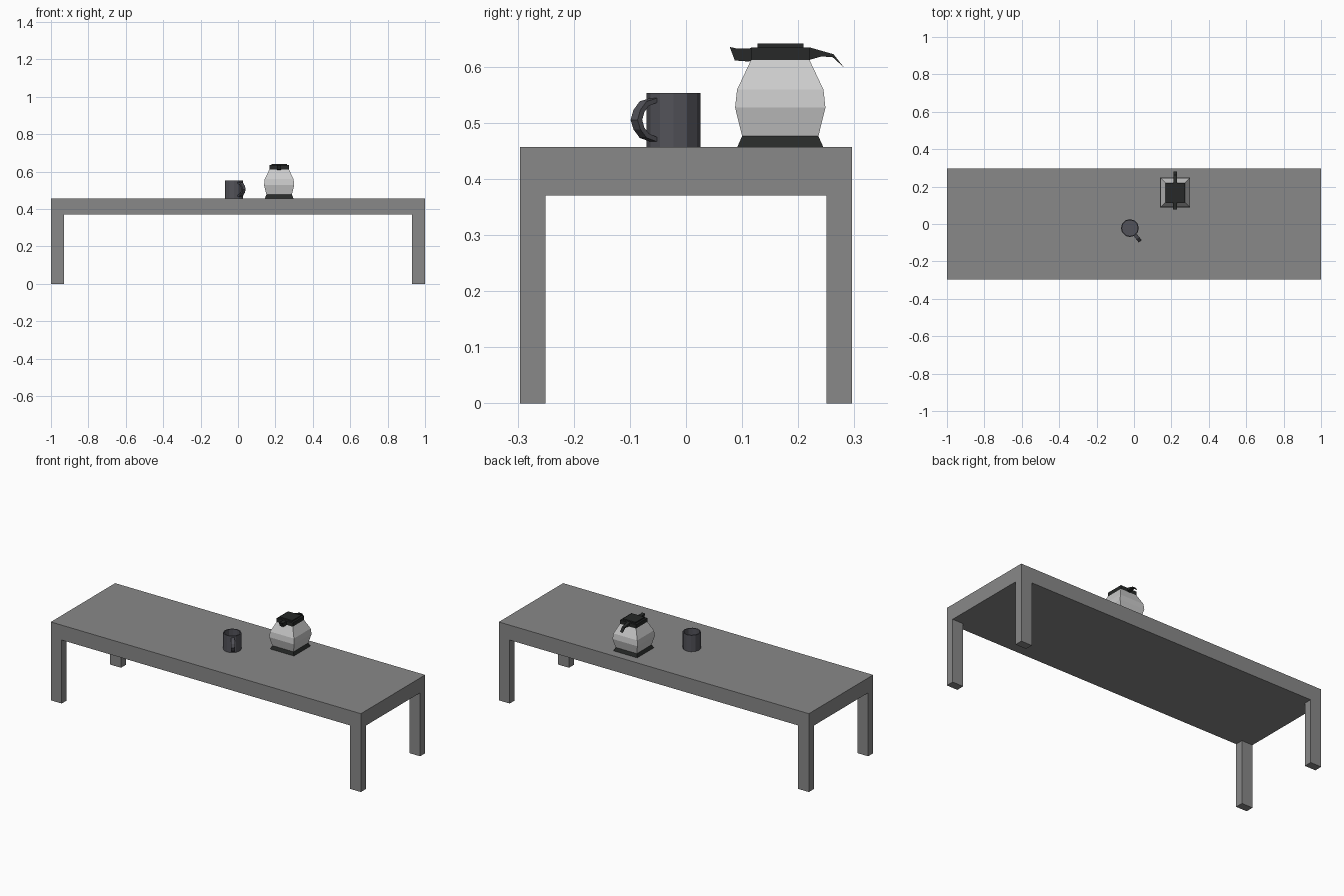
import bpy, bmesh, math
from mathutils import Vector, Matrix

if "Cube" in bpy.data.objects:
    bpy.data.objects.remove(bpy.data.objects["Cube"])


def material(name, rgb):
    m = bpy.data.materials.new(name)
    m.diffuse_color = (*rgb, 1)
    m.use_nodes = True
    m.node_tree.nodes["Principled BSDF"].inputs["Base Color"].default_value = m.diffuse_color
    return m


GREY = material("table_grey", (0.25, 0.25, 0.25))
DARK = material("dark_plastic", (0.02, 0.022, 0.021))
GLASS = material("pot_glass", (0.55, 0.55, 0.55))
MUG = material("mug_glaze", (0.085, 0.085, 0.1))


def finish(name, bm, mat):
    bmesh.ops.remove_doubles(bm, verts=bm.verts, dist=1e-5)
    bmesh.ops.recalc_face_normals(bm, faces=bm.faces)
    me = bpy.data.meshes.new(name)
    bm.to_mesh(me)
    bm.free()
    me.materials.append(mat)
    ob = bpy.data.objects.new(name, me)
    bpy.context.collection.objects.link(ob)
    return ob


def lathe(name, profile, sides, centre, mat, turn=0.0):
    """Stack of regular rings (radius, z), capped at both ends."""
    bm = bmesh.new()
    rings = []
    for r, z in profile:
        rings.append([bm.verts.new((centre[0] + r * math.cos(turn + math.tau * i / sides),
                                    centre[1] + r * math.sin(turn + math.tau * i / sides), z))
                      for i in range(sides)])
    for a, b in zip(rings, rings[1:]):
        for i in range(sides):
            j = (i + 1) % sides
            bm.faces.new((a[i], a[j], b[j], b[i]))
    bm.faces.new(rings[0])
    bm.faces.new(rings[-1])
    return finish(name, bm, mat)


def square_stack(name, profile, centre, mat):
    pts = [(h * math.sqrt(2), z) for h, z in profile]
    return lathe(name, pts, 4, centre, mat, math.pi / 4)


def plate(name, outline, width, centre, angle, mat):
    """Extrude a (distance, z) outline sideways, pointing along angle."""
    bm = bmesh.new()
    face = bm.faces.new([bm.verts.new((d, -width / 2, z)) for d, z in outline])
    ext = bmesh.ops.extrude_face_region(bm, geom=[face], use_keep_orig=True)
    moved = [v for v in ext["geom"] if isinstance(v, bmesh.types.BMVert)]
    bmesh.ops.translate(bm, verts=moved, vec=(0, width, 0))
    bmesh.ops.transform(bm, verts=bm.verts, matrix=Matrix.Translation((*centre, 0))
                        @ Matrix.Rotation(angle, 4, 'Z'))
    return finish(name, bm, mat)


# Table: slab split into cells, corner cells pulled down as legs
TOP, UNDER = 0.457, 0.37
xs, ys = (-1, -0.93, 0.93, 1), (-0.296, -0.25, 0.25, 0.296)
bm = bmesh.new()
grid = [[bm.verts.new((x, y, UNDER)) for y in ys] for x in xs]
cells = [[bm.faces.new((grid[i][j], grid[i][j + 1], grid[i + 1][j + 1], grid[i + 1][j]))
          for j in range(3)] for i in range(3)]
corners = [cells[i][j] for i in (0, 2) for j in (0, 2)]
slab = bmesh.ops.extrude_face_region(bm, geom=list(bm.faces), use_keep_orig=True)
bmesh.ops.translate(bm, verts=[v for v in slab["geom"] if isinstance(v, bmesh.types.BMVert)],
                    vec=(0, 0, TOP - UNDER))
legs = bmesh.ops.extrude_discrete_faces(bm, faces=corners)["faces"]
for f in legs:
    bmesh.ops.translate(bm, verts=f.verts, vec=(0, 0, -UNDER))
finish("table", bm, GREY)

# Mug: hollow twelve-sided cup
mug_at = (-0.022, -0.022)
lathe("mug_cup", [(0.048, TOP), (0.048, 0.553), (0.042, 0.553), (0.042, 0.464)],
      12, mug_at, MUG)
# Mug handle: C-shaped loop
outer = [(0.045, 0.544), (0.069, 0.538), (0.083, 0.523), (0.0895, 0.505),
         (0.083, 0.488), (0.069, 0.473), (0.045, 0.466)]
inner = [(0.045, 0.474), (0.064, 0.481), (0.074, 0.491), (0.079, 0.505),
         (0.074, 0.519), (0.064, 0.530), (0.045, 0.536)]
plate("mug_handle", outer + inner, 0.02, mug_at, math.radians(-52), MUG)

# Coffee pot: square-section stack of base, glass body, lid and cap
pot_at = (0.22, 0.168)
square_stack("pot_base", [(0.0765, TOP), (0.068, 0.476)], pot_at, DARK)
square_stack("pot_body", [(0.068, 0.476), (0.0805, 0.527), (0.077, 0.559), (0.052, 0.612)],
             pot_at, GLASS)
square_stack("pot_lid", [(0.052, 0.612), (0.052, 0.634), (0.041, 0.634), (0.041, 0.641)],
             pot_at, DARK)
# Spout points forward, handle points back and droops
plate("pot_spout", [(0.045, 0.633), (0.076, 0.632), (0.09, 0.635), (0.081, 0.611),
                    (0.056, 0.609), (0.045, 0.614)], 0.022, pot_at, -math.pi / 2, DARK)
plate("pot_handle", [(0.045, 0.634), (0.053, 0.634), (0.095, 0.622), (0.113, 0.599),
                     (0.093, 0.617), (0.073, 0.618), (0.052, 0.612), (0.045, 0.614)],
      0.018, pot_at, math.pi / 2, DARK)
